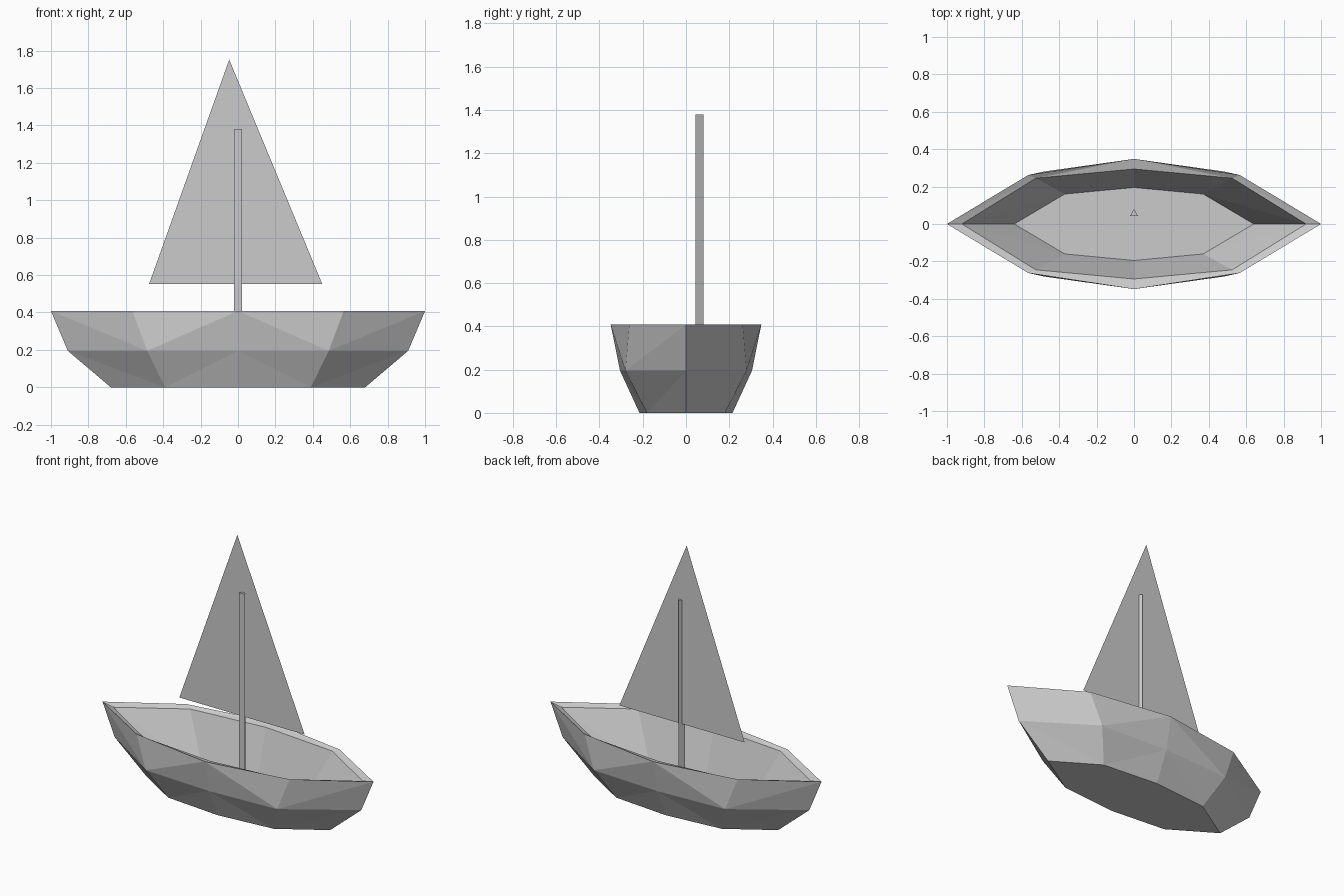
import bpy
import bmesh

cube = bpy.data.objects.get("Cube")
if cube:
    bpy.data.objects.remove(cube, do_unlink=True)

grey = bpy.data.materials.new("plain grey")
grey.use_nodes = True
colour = (0.6, 0.6, 0.6, 1)
grey.diffuse_color = colour
grey.node_tree.nodes["Principled BSDF"].inputs["Base Color"].default_value = colour


def finish(name, bm, closed=True):
    if closed:
        bmesh.ops.recalc_face_normals(bm, faces=bm.faces[:])
    mesh = bpy.data.meshes.new(name)
    bm.to_mesh(mesh)
    bm.free()
    mesh.materials.append(grey)
    obj = bpy.data.objects.new(name, mesh)
    bpy.context.collection.objects.link(obj)
    return obj


def ring(bm, tip, shoulder_x, shoulder_y, beam, z):
    """Eight-sided boat outline, mirrored about both axes."""
    sx, sy = shoulder_x, shoulder_y
    outline = [(tip, 0), (sx, sy), (0, beam), (-sx, sy),
               (-tip, 0), (-sx, -sy), (0, -beam), (sx, -sy)]
    return [bm.verts.new((x, y, z)) for x, y in outline]


def bridge(bm, a, b):
    """Triangulated band whose diagonals run from even to odd corners."""
    for i in range(8):
        j = (i + 1) % 8
        if i % 2 == 0:
            tris = (a[i], a[j], b[j]), (a[i], b[j], b[i])
        else:
            tris = (a[i], a[j], b[i]), (a[j], b[j], b[i])
        for tri in tris:
            bm.faces.new(tri)


# Hull: outer bottom, chine, gunwale, sloped rim, inner floor
bm = bmesh.new()
bottom = ring(bm, 0.68, 0.39, 0.18, 0.215, 0)
chine = ring(bm, 0.91, 0.485, 0.28, 0.305, 0.195)
gunwale = ring(bm, 1.0, 0.565, 0.262, 0.348, 0.408)
rim = ring(bm, 0.92, 0.525, 0.245, 0.294, 0.392)
floor = ring(bm, 0.64, 0.37, 0.16, 0.195, 0.05)
for upper, lower in ((chine, bottom), (gunwale, chine), (gunwale, rim), (rim, floor)):
    bridge(bm, upper, lower)
bm.faces.new(bottom)
bm.faces.new(floor)
finish("hull", bm)

# Mast: three-sided prism standing on the floor
bm = bmesh.new()
corners = [(-0.021, 0.043), (0.021, 0.043), (0, 0.08)]
base = bm.faces.new([bm.verts.new((x, y, 0.05)) for x, y in corners])
extruded = bmesh.ops.extrude_face_region(bm, geom=[base], use_keep_orig=True)
top = [v for v in extruded["geom"] if isinstance(v, bmesh.types.BMVert)]
bmesh.ops.translate(bm, verts=top, vec=(0, 0, 1.33))
finish("mast", bm)

# Sail: one flat triangle through the mast
bm = bmesh.new()
bm.faces.new([bm.verts.new((x, 0.06, z))
              for x, z in ((-0.475, 0.553), (0.45, 0.553), (-0.047, 1.752))])
finish("sail", bm, closed=False)
